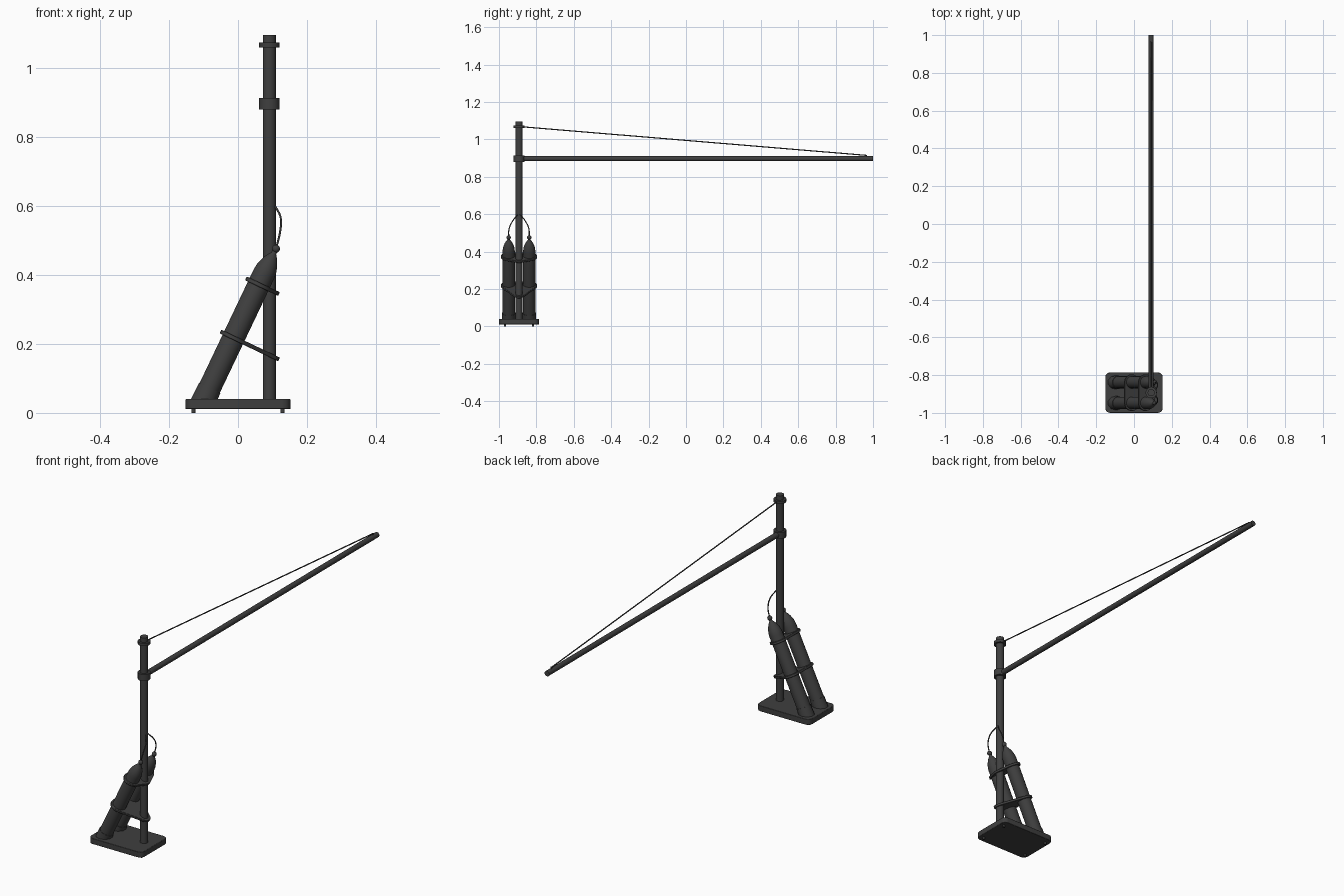
import bpy, bmesh, math
from mathutils import Vector
from mathutils.geometry import convex_hull_2d

if "Cube" in bpy.data.objects:
    bpy.data.objects.remove(bpy.data.objects["Cube"])

DARK = bpy.data.materials.new("dark_metal")
DARK.diffuse_color = (0.05, 0.05, 0.05, 1)
DARK.use_nodes = True
DARK.node_tree.nodes["Principled BSDF"].inputs["Base Color"].default_value = DARK.diffuse_color

PX, PY = 0.091, -0.893            # post position
TANK_YS = (PY - 0.055, PY + 0.055)
AXIS = Vector((0.43, 0, 0.903)).normalized()   # leaning tank axis
SIDE = Vector((AXIS.z, 0, -AXIS.x))
ACROSS = Vector((0, 1, 0))
ORIGIN = Vector((-0.082, 0, 0.0725))           # top of the tank boot


def finish(name, bm, smooth=True, bevel=0):
    bmesh.ops.recalc_face_normals(bm, faces=bm.faces)
    me = bpy.data.meshes.new(name)
    bm.to_mesh(me)
    bm.free()
    ob = bpy.data.objects.new(name, me)
    bpy.context.collection.objects.link(ob)
    me.materials.append(DARK)
    if bevel:
        m = ob.modifiers.new("bevel", 'BEVEL')
        m.width, m.segments = bevel, 2
    if smooth:
        bpy.ops.object.select_all(action='DESELECT')
        bpy.context.view_layer.objects.active = ob
        ob.select_set(True)
        bpy.ops.object.shade_smooth_by_angle(angle=math.radians(40))
    return ob


def lathe(name, base, axis, profile, n=16, floor=None):
    """Rings of (distance, radius) along an axis; floor cuts the first ring flat."""
    bm = bmesh.new()
    axis = Vector(axis).normalized()
    u = axis.cross((0, 1, 0) if abs(axis.y) < 0.9 else (1, 0, 0)).normalized()
    w = axis.cross(u)
    rings = []
    for i, (s, r) in enumerate(profile):
        ring = []
        for k in range(n):
            a = 2 * math.pi * (k + 0.5) / n
            p = Vector(base) + axis * s + (u * math.cos(a) + w * math.sin(a)) * r
            if floor is not None and i == 0:
                p += axis * ((floor - p.z) / axis.z)
            ring.append(bm.verts.new(p))
        rings.append(ring)
    for a, b in zip(rings, rings[1:]):
        for k in range(n):
            bm.faces.new((a[k], a[(k + 1) % n], b[(k + 1) % n], b[k]))
    bm.faces.new(rings[0])
    bm.faces.new(rings[-1])
    return finish(name, bm)


def plate(name, outline, origin, u, v, thick):
    """Extruded flat outline centred on origin."""
    bm = bmesh.new()
    n = u.cross(v).normalized()
    vs = [bm.verts.new(origin + u * a + v * b - n * thick / 2) for a, b in outline]
    f = bm.faces.new(vs)
    r = bmesh.ops.extrude_face_region(bm, geom=[f])
    bmesh.ops.translate(bm, vec=n * thick,
                        verts=[g for g in r["geom"] if isinstance(g, bmesh.types.BMVert)])
    return finish(name, bm, bevel=0.002)


def hull(circles, n=20):
    pts = [Vector((cu + r * math.cos(2 * math.pi * k / n), cv + r * math.sin(2 * math.pi * k / n)))
           for cu, cv, r in circles for k in range(n)]
    return [pts[i] for i in convex_hull_2d(pts)]


def tube(name, pts, radius):
    cu = bpy.data.curves.new(name, 'CURVE')
    cu.dimensions = '3D'
    cu.bevel_depth, cu.bevel_resolution, cu.resolution_u = radius, 2, 6
    cu.use_fill_caps = True
    sp = cu.splines.new('BEZIER')
    sp.bezier_points.add(len(pts) - 1)
    for bp, p in zip(sp.bezier_points, pts):
        bp.co = p
        bp.handle_left_type = bp.handle_right_type = 'AUTO'
    cu.materials.append(DARK)
    ob = bpy.data.objects.new(name, cu)
    bpy.context.collection.objects.link(ob)


# base plate with rounded corners, and its feet
corners = [(sx * 0.127, sy * 0.082, 0.025) for sx in (-1, 1) for sy in (-1, 1)]
plate("base_plate", hull(corners, 16), Vector((0, PY, 0.0255)),
      Vector((1, 0, 0)), ACROSS, 0.029)
for i, (x, y, r) in enumerate(corners):
    lathe(f"foot_{i}", (x * 1.02, PY + y * 0.92, 0), (0, 0, 1),
          [(0, 0.006), (0.013, 0.006)], 12)

# post, its collars and the boom
lathe("post", (PX, PY, 0.035), (0, 0, 1), [(0, 0.019), (1.062, 0.019)], 20)
lathe("boom_collar", (PX, PY, 0.88), (0, 0, 1), [(0, 0.03), (0.034, 0.03)], 16)
lathe("cable_collar", (PX, PY, 1.06), (0, 0, 1), [(0, 0.03), (0.014, 0.03)], 16)
lathe("boom", (PX, PY, 0.897), (0, 1, 0), [(0, 0.0135), (1 - PY, 0.0135)], 16)

# stay cable and its eye on the boom
tube("stay_cable", [(PX, PY + 0.025, 1.067), (PX, 0.965, 0.915)], 0.003)
lathe("cable_eye", (PX, 0.965, 0.9), (0, 0, 1), [(0, 0.004), (0.018, 0.004)], 8)

# leaning tanks with boots, valves and hoses
for i, y in enumerate(TANK_YS):
    base = ORIGIN + ACROSS * y
    lathe(f"tank_{i}", base, AXIS,
          [(-0.01, 0.033), (0.365, 0.033), (0.382, 0.0315), (0.398, 0.027), (0.412, 0.021),
           (0.424, 0.014), (0.432, 0.008), (0.445, 0.007)], 20)
    lathe(f"tank_boot_{i}", base, AXIS, [(-0.045, 0.037), (0, 0.036)], 10, floor=0.035)
    c = base + AXIS * 0.447
    lathe(f"valve_{i}", c, AXIS,
          [(0.012 * math.sin(t), 0.012 * math.cos(t))
           for t in (-1.4, -0.9, -0.45, 0, 0.45, 0.9, 1.4)], 12)
    d = y - PY
    tube(f"hose_{i}", [c, (0.122, PY + d * 0.95, 0.525), (0.124, PY + d * 0.6, 0.565),
                       (0.108, PY + d * 0.1, 0.6)], 0.003)

# clamp plates holding both tanks to the post
for name, s in (("lower_clamp", 0.161), ("upper_clamp", 0.332)):
    o = ORIGIN + AXIS * s + ACROSS * PY
    reach = (PX - o.x) / SIDE.x
    plate(name, hull([(0, -0.055, 0.042), (0, 0.055, 0.042), (reach, 0, 0.031)]),
          o, SIDE, ACROSS, 0.012)
